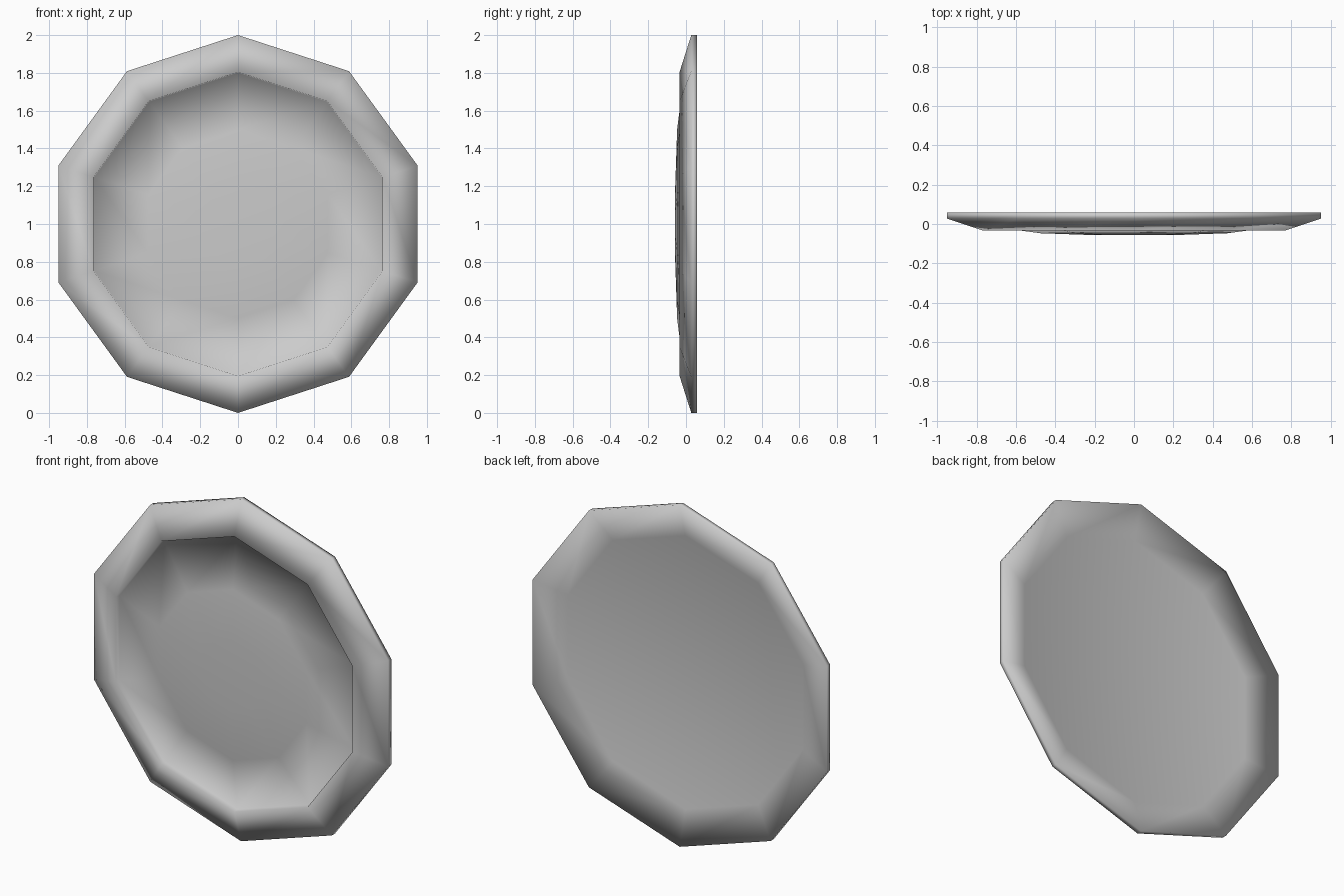
import bpy, bmesh, math

if "Cube" in bpy.data.objects:
    bpy.data.objects.remove(bpy.data.objects["Cube"])

SIDES = 10
# (radius, y) profile from the front centre, over the rim, to the back hollow
PROFILE = [(0.20, -0.057), (0.50, -0.047), (0.80, -0.009),   # shallow domed centre
           (0.805, -0.034), (1.0, 0.028), (1.0, 0.058),      # inner wall, sloped rim, edge
           (0.80, 0.006)]                                    # back of the rim, parallel to front


def ring(bm, radius, y):
    pts = []
    for i in range(SIDES):
        a = 2 * math.pi * i / SIDES
        pts.append(bm.verts.new((radius * math.sin(a), y, 1 + radius * math.cos(a))))
    return pts


# Ten-sided dish, one vertex pointing straight up
bm = bmesh.new()
rings = [ring(bm, r, y) for r, y in PROFILE]
for a, b in zip(rings, rings[1:]):
    for i in range(SIDES):
        j = (i + 1) % SIDES
        bm.faces.new((a[i], a[j], b[j], b[i]))
bm.faces.new(rings[0])

# Back floor
centre = bm.verts.new((0, PROFILE[-1][1], 1))
for i in range(SIDES):
    bm.faces.new((rings[-1][i], rings[-1][(i + 1) % SIDES], centre))
bmesh.ops.recalc_face_normals(bm, faces=bm.faces[:])

# Smooth shading throughout
for f in bm.faces:
    f.smooth = True
mesh = bpy.data.meshes.new("plate")
bm.to_mesh(mesh)
bm.free()
plate = bpy.data.objects.new("plate", mesh)
bpy.context.collection.objects.link(plate)
